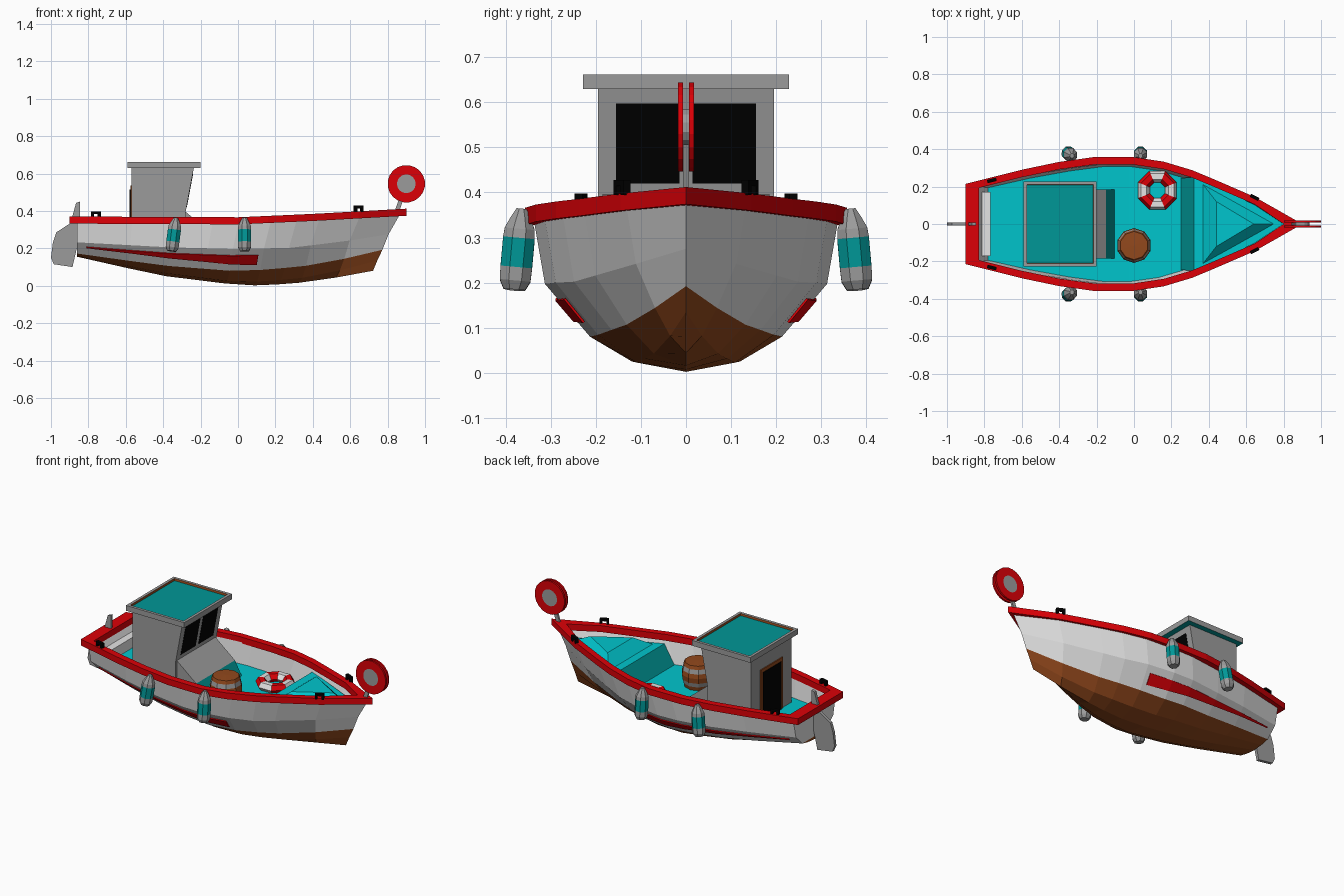
import bpy, bmesh, math

if "Cube" in bpy.data.objects:
    bpy.data.objects.remove(bpy.data.objects["Cube"])


def material(name, r, g, b):
    m = bpy.data.materials.new(name)
    m.diffuse_color = (r, g, b, 1)
    m.use_nodes = True
    m.node_tree.nodes["Principled BSDF"].inputs["Base Color"].default_value = m.diffuse_color
    return m


WHITE = material("white paint", .78, .78, .78)
GREY = material("grey paint", .33, .33, .33)
RED = material("red paint", .72, 0, .002)
BROWN = material("brown", .29, .066, .012)
BLACK = material("black", 0, 0, 0)
CYAN = material("cyan deck paint", 0, .56, .61)
TEAL = material("dark teal", 0, .31, .31)


def build(name, verts, faces, mats, idx=None, flip=False):
    """Mesh object from points; idx gives the material index per face."""
    bm = bmesh.new()
    vs = [bm.verts.new(v) for v in verts]
    for i, f in enumerate(faces):
        face = bm.faces.new([vs[j] for j in f])
        face.material_index = idx[i] if idx else 0
    bmesh.ops.remove_doubles(bm, verts=bm.verts, dist=1e-4)
    bmesh.ops.recalc_face_normals(bm, faces=bm.faces)
    if flip:
        bmesh.ops.reverse_faces(bm, faces=bm.faces)
    me = bpy.data.meshes.new(name)
    bm.to_mesh(me)
    bm.free()
    for m in mats:
        me.materials.append(m)
    ob = bpy.data.objects.new(name, me)
    bpy.context.collection.objects.link(ob)
    return ob


def prism(name, pts, y0, y1, mats, idx=None):
    """Extrude an x-z profile from y0 to y1; idx colours the edge faces."""
    n = len(pts)
    verts = [(x, y0, z) for x, z in pts] + [(x, y1, z) for x, z in pts]
    faces = [(i, (i + 1) % n, n + (i + 1) % n, n + i) for i in range(n)]
    faces += [tuple(range(n)), tuple(range(n, 2 * n))]
    return build(name, verts, faces, mats, idx and idx + [0, 0])


def box(name, x0, x1, y0, y1, z0, z1, mat):
    return prism(name, [(x0, z0), (x1, z0), (x1, z1), (x0, z1)], y0, y1, [mat])


def lathe(name, prof, n, mats, idx):
    """Spin an (r, z) profile about z; idx colours each band."""
    verts = [(r * math.cos(2 * math.pi * (i + .5) / n), r * math.sin(2 * math.pi * (i + .5) / n), z)
             for r, z in prof for i in range(n)]
    faces, cols = [], []
    for k in range(len(prof) - 1):
        for i in range(n):
            j = (i + 1) % n
            q = [k * n + i, k * n + j, (k + 1) * n + j, (k + 1) * n + i]
            if prof[k][0] == 0:
                q = [k * n] + q[2:]
            elif prof[k + 1][0] == 0:
                q = q[:2] + [(k + 1) * n]
            faces.append(q)
            cols.append(idx[k])
    return build(name, verts, faces, mats, cols)


def interp(pts, t):
    for (a, va), (b, vb) in zip(pts, pts[1:]):
        if t <= b:
            return va + (vb - va) * (t - a) / (b - a)
    return pts[-1][1]


# Hull lines: 0 keel, 1 bilge, 2 waterline, 3 chine, 4 sheer
BEAM = [(0, .6), (.17, .8), (.3, .92), (.42, 1), (.5, 1), (.6, .93), (.68, .81), (.75, .67), (.875, .39), (1, 0)]
T = [t for t, _ in BEAM]
XBOW = (.722, .745, .772, .805, .865)
YMID = (0, .12, .213, .313, .337)
POW = (1, 1.3, 1.2, 1.1, 1)
ZL = ([(0, .155), (.28, .055), (.5, .012), (.62, 0), (.8, .022), (1, .08)],
      [(0, .16), (.28, .07), (.5, .025), (.62, .022), (.8, .05), (1, .135)],
      [(0, .172), (.28, .108), (.5, .08), (.62, .085), (.8, .115), (1, .192)],
      [(0, .232), (.3, .205), (.5, .197), (.68, .202), (.85, .235), (1, .275)],
      [(0, .34), (.5, .335), (.75, .352), (1, .38)])


def line(k, t):
    return (-.86 + (XBOW[k] + .86) * t, YMID[k] * interp(BEAM, t) ** POW[k], interp(ZL[k], t))


def at_x(k, x):
    return line(k, (x + .86) / (XBOW[k] + .86))


# Hull shell, brown below the waterline
verts, faces, cols = [], [], []
for t in T:
    half = [line(k, t) for k in range(5)]
    verts += [(x, -y, z) for x, y, z in reversed(half[1:])] + half
for s in range(len(T) - 1):
    for k in range(8):
        a = s * 9 + k
        faces.append((a, a + 1, a + 10, a + 9))
        cols.append(1 if 2 <= k <= 5 else 0)
faces += [(2, 3, 4, 5, 6), (0, 1, 2, 6, 7, 8)]
build("hull", verts, faces, [WHITE, BROWN], cols + [1, 0])

# Inside: cyan deck with white bulwark lining
verts, faces, cols = [], [], []
for t in T:
    sx, sy, sz = at_x(4, max(line(4, t)[0] * .97, -.835))
    dx, dy, dz = at_x(3, max(line(3, t)[0] * .96, -.78))
    verts += [(sx, -sy * .965, sz), (dx, -dy * .985, dz + .01), (dx, dy * .985, dz + .01), (sx, sy * .965, sz)]
for s in range(len(T) - 1):
    for k in range(3):
        a = s * 4 + k
        faces.append((a, a + 1, a + 5, a + 4))
        cols.append(1 if k == 1 else 0)
build("deck_and_lining", verts, faces + [(0, 1, 2, 3)], [WHITE, CYAN], cols + [0], flip=True)
box("stern_bench", -.845, -.768, -.172, .172, .23, .30, WHITE)

# Rail around the sheer
RAIL = [(-.9, .215), (-.6, .29), (-.4, .332), (-.22, .357), (0, .357), (.16, .333), (.31, .288),
        (.43, .238), (.645, .145), (.9, 0)]
TOP = [(-.9, .37), (0, .366), (.4, .384), (.9, .412)]
out, inn = [], []
for x, y in RAIL:
    out.append((x, y))
    xi = min(max(x, -.83), .80)
    inn.append((xi, 0 if x == .9 else interp(RAIL, xi) - .04))
out += [(x, -y) for x, y in reversed(out[:-1])]
inn += [(x, -y) for x, y in reversed(inn[:-1])]
n = len(out)
verts = [(x, y, interp(TOP, x) - d) for ring, d in ((out, 0), (inn, 0), (inn, .038), (out, .038)) for x, y in ring]
faces = [(k * n + i, k * n + (i + 1) % n, (k + 1) % 4 * n + (i + 1) % n, (k + 1) % 4 * n + i)
         for k in range(4) for i in range(n)]
build("rail", verts, faces, [RED])

# Tapered red stripes on the hull sides
ST = [.03, .17, .3, .42, .5, .585]
for side in (-1, 1):
    verts = []
    for t in ST:
        u = (t - .03) / .555
        w, c = line(2, t), line(3, t)
        for v in (.62 - .35 * u, .70 + .02 * u):
            p = [a + (b - a) * v for a, b in zip(w, c)]
            verts.append((p[0], side * (p[1] + .003), p[2] - .003))
    ob = build("side_stripe", verts, [(2 * i, 2 * i + 1, 2 * i + 3, 2 * i + 2) for i in range(5)], [RED])
    sol = ob.modifiers.new("thickness", 'SOLIDIFY')
    sol.thickness, sol.offset = .005, 0

# Foredeck fitted inside the hull, with a sloping teal aft wall, and the raised hatch
verts = []
for x, z in [(.25, .212), (.32, .32), (.43, .32), (.645, .322), (.80, .325)]:
    (_, yc, zc), (_, ys, zs) = at_x(3, x), at_x(4, x)
    y = 0 if x > .7 else yc + (ys - yc) * (z - zc) / (zs - zc) - .012
    verts += [(x, -y, z), (x, y, z)]
faces = [(2 * i, 2 * i + 1, 2 * i + 3, 2 * i + 2) for i in range(4)]
fd = build("foredeck", verts, faces, [CYAN, TEAL], [1, 0, 0, 0])
if sum(p.normal.z for p in fd.data.polygons) < 0:
    fd.data.flip_normals()
build("fore_hatch", [(.37, -.21, .32), (.75, 0, .322), (.37, .21, .32), (.44, -.12, .375), (.64, 0, .375), (.44, .12, .375)],
      [(0, 1, 4, 3), (1, 2, 5, 4), (2, 0, 3, 5), (3, 4, 5), (0, 1, 2)], [CYAN])

# Wheelhouse, console, windows and door
prism("wheelhouse", [(-.57, .2), (-.57, .635), (-.235, .635), (-.28, .395), (-.28, .2)], -.195, .195, [GREY])
prism("console", [(-.3, .2), (-.3, .39), (-.28, .395), (-.15, .29), (-.1, .2)], -.185, .185,
      [GREY, TEAL], [0, 0, 0, 1, 0])


def wall(z):
    return -.28 + (z - .395) * .045 / .24


for s in (-1, 1):
    a, b = sorted((s * .014, s * .155))
    prism("front_window", [(wall(.42) - .002, .42), (wall(.42) + .002, .42), (wall(.597) + .002, .597),
                           (wall(.597) - .002, .597)], a, b, [BLACK])
box("door_frame", -.576, -.568, -.105, .105, .21, .535, BROWN)
box("door", -.579, -.57, -.085, .085, .215, .515, BLACK)

# Roof with a recessed teal panel
ob = box("roof", -.59, -.2, -.228, .228, .63, .662, GREY)
ob.data.materials.append(TEAL)
ob.data.materials.append(BROWN)
bm = bmesh.new()
bm.from_mesh(ob.data)
top = max(bm.faces, key=lambda f: f.normal.z)
min(bm.faces, key=lambda f: f.normal.z).material_index = 1
bmesh.ops.inset_region(bm, faces=[top], thickness=.024)
rim = bmesh.ops.inset_region(bm, faces=[top], thickness=.003, depth=-.012)
for f in rim["faces"]:
    f.material_index = 2
top.material_index = 1
bm.to_mesh(ob.data)
bm.free()

# Barrel with grey hoops
ob = lathe("barrel", [(0, 0), (.074, 0), (.082, .03), (.089, .055), (.093, .085), (.088, .11), (.082, .135),
                      (.075, .155), (0, .157)], 10, [BROWN, GREY], [0, 0, 1, 0, 0, 1, 0, 0])
ob.location = (0, -.115, .2)

# Life ring in alternating red and white
R = [(.112, 0), (.096, .026), (.064, .026), (.044, 0), (.064, -.022), (.096, -.022)]
verts = [(r * math.cos(math.pi * (i + .5) / 4), r * math.sin(math.pi * (i + .5) / 4), z) for i in range(8) for r, z in R]
faces = [(i * 6 + k, i * 6 + (k + 1) % 6, (i + 1) % 8 * 6 + (k + 1) % 6, (i + 1) % 8 * 6 + k)
         for i in range(8) for k in range(6)]
ob = build("life_ring", verts, faces, [RED, WHITE], [i // 6 % 2 for i in range(48)])
ob.location = (.125, .18, .23)

# Fenders hanging from the rail
for s in (-1, 1):
    for x, lean in ((-.355, .13), (.035, 0)):
        ob = lathe("fender", [(0, 0), (.026, 0), (.037, .02), (.038, .05), (.038, .115), (.036, .135), (.024, .16),
                              (.012, .18), (0, .18)], 8, [GREY, TEAL], [0, 0, 0, 1, 0, 0, 0, 0])
        ob.location = (x, s * .381, .185)
        ob.rotation_euler = (s * .09, lean, 0)

# Cleats on the rail
for s in (-1, 1):
    for x, y, z, a in ((.645, .142, .394, -.45), (-.76, .233, .364, .24)):
        ob = prism("cleat", [(-.025, 0), (-.025, .034), (.025, .034), (.025, 0), (.012, 0), (.012, .02), (-.012, .02),
                             (-.012, 0)], -.009, .009, [BLACK])
        ob.location, ob.rotation_euler = (x, s * y, z), (0, 0, s * a)

# Bow roller wheel: two red flanges with grey hubs on an arm
for s in (-1, 1):
    ob = lathe("roller_flange", [(0, .018), (.05, .018), (.1, .018), (.1, .007), (.05, .007), (0, .007)], 20,
               [GREY, RED], [0, 1, 1, 1, 0])
    ob.location, ob.rotation_euler = (.9, 0, .545), (s * math.pi / 2, 0, 0)
ob = lathe("roller_hub", [(0, -.008), (.04, -.008), (.04, .008), (0, .008)], 12, [GREY], [0, 0, 0])
ob.location, ob.rotation_euler = (.9, 0, .545), (math.pi / 2, 0, 0)
prism("roller_arm", [(.835, .39), (.86, .39), (.91, .54), (.89, .55)], -.006, .006, [GREY])

# Rudder with tiller head
prism("rudder", [(-.845, .45), (-.866, .443), (-.895, .335), (-.972, .285), (-.99, .23), (-1, .15), (-.985, .115),
                 (-.885, .1), (-.855, .23), (-.845, .36)], -.009, .009, [GREY])
